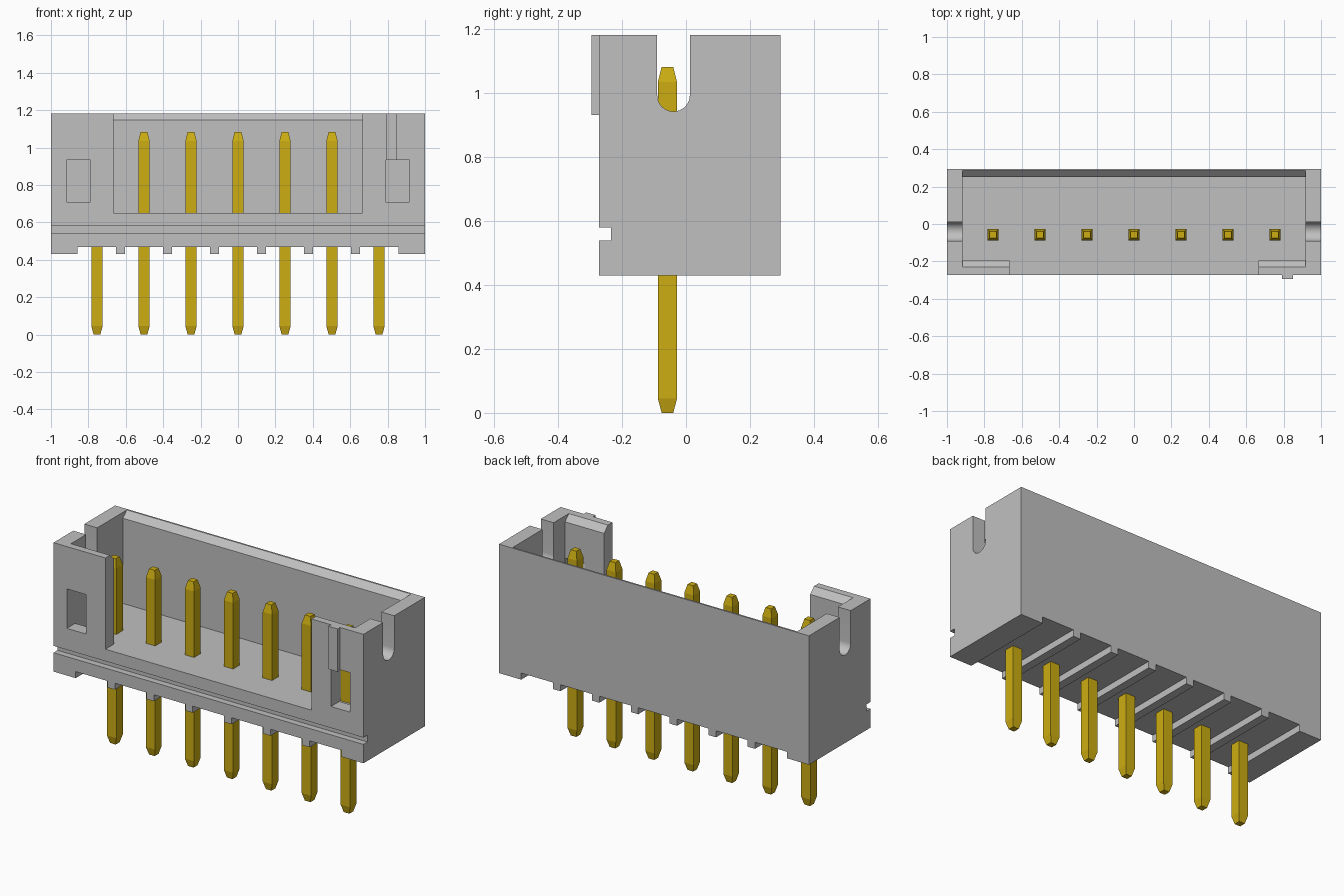
import bpy, bmesh, math

cube = bpy.data.objects.get("Cube")
if cube:
    bpy.data.objects.remove(cube, do_unlink=True)


def material(name, rgb):
    mat = bpy.data.materials.new(name)
    mat.use_nodes = True
    mat.diffuse_color = (*rgb, 1)
    mat.node_tree.nodes["Principled BSDF"].inputs["Base Color"].default_value = (*rgb, 1)
    return mat


GREY = material("grey plastic", (0.53, 0.53, 0.53))
GOLD = material("gold metal", (0.61, 0.42, 0.006))


def finish(name, bm, mat):
    bmesh.ops.recalc_face_normals(bm, faces=bm.faces)
    mesh = bpy.data.meshes.new(name)
    bm.to_mesh(mesh)
    bm.free()
    mesh.materials.append(mat)
    obj = bpy.data.objects.new(name, mesh)
    bpy.context.collection.objects.link(obj)
    return obj


def extrude_x(name, profile, x0, x1, mat=GREY):
    """Extrude a (y, z) outline from x0 to x1."""
    bm = bmesh.new()
    face = bm.faces.new([bm.verts.new((x0, y, z)) for y, z in profile])
    ext = bmesh.ops.extrude_face_region(bm, geom=[face])
    moved = [v for v in ext["geom"] if isinstance(v, bmesh.types.BMVert)]
    bmesh.ops.translate(bm, vec=(x1 - x0, 0, 0), verts=moved)
    return finish(name, bm, mat)


def box(name, x0, x1, y0, y1, z0, z1):
    return extrude_x(name, [(y0, z0), (y1, z0), (y1, z1), (y0, z1)], x0, x1)


def cut(target, cutter):
    cutter.hide_render = True
    mod = target.modifiers.new("cut", 'BOOLEAN')
    mod.operation = 'DIFFERENCE'
    mod.solver = 'EXACT'
    mod.object = cutter
    bpy.context.view_layer.objects.active = target
    bpy.ops.object.modifier_apply(modifier=mod.name)
    bpy.data.objects.remove(cutter, do_unlink=True)


PITCH = 0.2513
FRONT, BACK, BASE, TOP = -0.272, 0.295, 0.43, 1.182
FLOOR, RIM = 0.65, 1.147

# Housing block with the groove along its front
housing = extrude_x("housing", [
    (FRONT, BASE), (BACK, BASE), (BACK, TOP), (FRONT, TOP),
    (FRONT, 0.58), (-0.235, 0.58), (-0.235, 0.54), (FRONT, 0.54)], -1, 1)

# Cavity with bevelled front and back rims
over = 0.06
cut(housing, extrude_x("cavity", [
    (-0.195, FLOOR), (0.25, FLOOR), (0.25, RIM), (0.25 + over, RIM + over),
    (-0.195 - over, RIM + over), (-0.195, RIM)], -0.917, 0.917))

# Wide front opening
cut(housing, box("front_opening", -0.665, 0.665, -0.4, -0.1, FLOOR, 1.4))

# Small front windows
for s in (-1, 1):
    xs = sorted((s * 0.79, s * 0.914))
    cut(housing, box("window", *xs, -0.4, -0.15, 0.705, 0.935))

# Round-bottomed slots through both end walls
arc = [math.pi + math.pi * i / 16 for i in range(17)]
slot = [(-0.039 + 0.051 * math.cos(a), 0.994 + 0.051 * math.sin(a)) for a in arc]
cut(housing, extrude_x("end_slot", slot + [(0.012, 1.4), (-0.09, 1.4)], -1.2, 1.2))

# Underside recesses that leave thin standoff ribs
for i in range(-3, 4):
    x0 = -0.857 if i == -3 else (i - 0.5) * PITCH + 0.024
    x1 = 0.857 if i == 3 else (i + 0.5) * PITCH - 0.024
    cut(housing, box("recess", x0, x1, -0.5, 0.5, 0.3, 0.468))

bpy.ops.object.select_all(action='DESELECT')
housing.select_set(True)
bpy.context.view_layer.objects.active = housing
bpy.ops.object.shade_smooth_by_angle(angle=math.radians(25))

# Key rib on the front
box("key_rib", 0.79, 0.85, -0.295, FRONT, 0.932, TOP)

# Square pins with tapered ends
for i in range(-3, 4):
    bm = bmesh.new()
    rings = []
    for z, r in ((0, 0.018), (0.045, 0.03), (1.035, 0.03), (1.083, 0.018)):
        rings.append([bm.verts.new((i * PITCH + r * sx, -0.058 + r * sy, z))
                      for sx, sy in ((-1, -1), (1, -1), (1, 1), (-1, 1))])
    for lo, hi in zip(rings, rings[1:]):
        for k in range(4):
            n = (k + 1) % 4
            bm.faces.new((lo[k], lo[n], hi[n], hi[k]))
    bm.faces.new(rings[0])
    bm.faces.new(rings[-1])
    finish(f"pin_{i + 4}", bm, GOLD)
